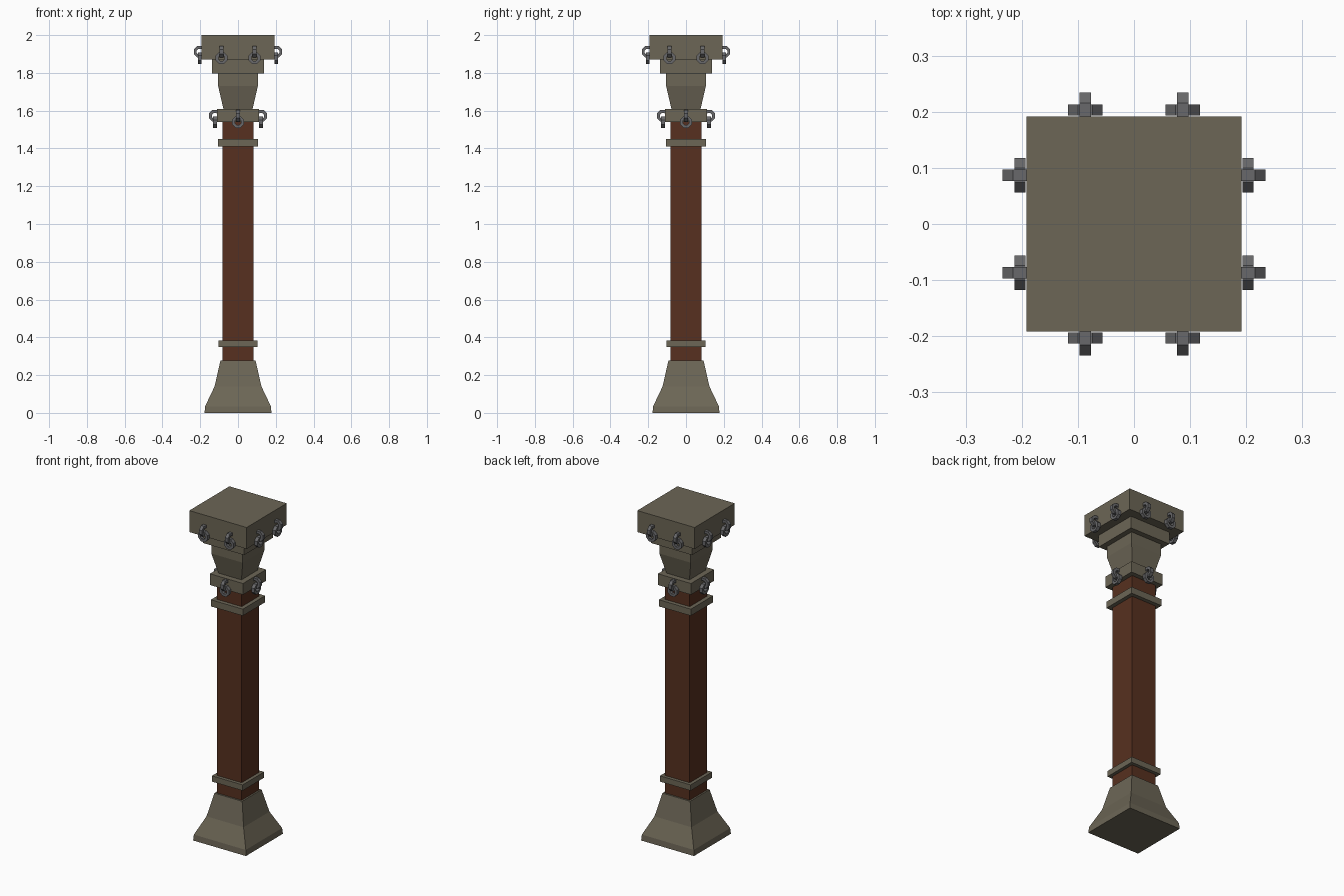
import bpy, bmesh
from math import pi, cos, sin
from mathutils import Matrix

if "Cube" in bpy.data.objects:
    bpy.data.objects.remove(bpy.data.objects["Cube"])


def material(name, rgb):
    m = bpy.data.materials.new(name)
    m.diffuse_color = (*rgb, 1)
    m.use_nodes = True
    m.node_tree.nodes["Principled BSDF"].inputs["Base Color"].default_value = m.diffuse_color
    return m


STONE = material("stone", (0.15, 0.132, 0.092))
WOOD = material("red_wood", (0.095, 0.03, 0.014))
IRON = material("iron", (0.14, 0.14, 0.145))


def make_object(name, bm, mat):
    bmesh.ops.recalc_face_normals(bm, faces=bm.faces)
    me = bpy.data.meshes.new(name)
    bm.to_mesh(me)
    bm.free()
    me.materials.append(mat)
    ob = bpy.data.objects.new(name, me)
    bpy.context.collection.objects.link(ob)
    return ob


def square_stack(name, profile, mat):
    """Square tower following (half width, z) points, capped at both ends."""
    bm = bmesh.new()
    rows = [[bm.verts.new((sx * h, sy * h, z))
             for sx, sy in ((-1, -1), (1, -1), (1, 1), (-1, 1))] for h, z in profile]
    for a, b in zip(rows, rows[1:]):
        for i in range(4):
            j = (i + 1) % 4
            bm.faces.new((a[i], a[j], b[j], b[i]))
    bm.faces.new(rows[0])
    bm.faces.new(rows[-1])
    return make_object(name, bm, mat)


def iron_ring(name, matrix, outer=0.0335, inner=0.017, width=0.02, n=8):
    """Faceted ring with a square section, lying in its local XZ plane."""
    bm = bmesh.new()
    section = ((outer, -1), (outer, 1), (inner, 1), (inner, -1))
    loops = []
    for i in range(n):
        a = 2 * pi * (i + 0.5) / n
        loops.append([bm.verts.new((r * cos(a), s * width / 2, r * sin(a)))
                      for r, s in section])
    for i in range(n):
        a, b = loops[i], loops[(i + 1) % n]
        for k in range(4):
            m = (k + 1) % 4
            bm.faces.new((a[k], a[m], b[m], b[k]))
    bm.transform(matrix)
    return make_object(name, bm, IRON)


# Flared foot, shaft and its two bands
square_stack("base", [(0.177, 0), (0.174, 0.035), (0.124, 0.14), (0.093, 0.277)], STONE)
square_stack("shaft", [(0.083, 0.26), (0.083, 1.56)], WOOD)
square_stack("lower_band", [(0.103, 0.348), (0.103, 0.383)], STONE)
square_stack("upper_band", [(0.107, 1.41), (0.107, 1.45)], STONE)

# Capital: collar, flared neck, step and top slab
square_stack("collar", [(0.111, 1.54), (0.111, 1.608)], STONE)
square_stack("neck", [(0.075, 1.60), (0.105, 1.73), (0.105, 1.80)], STONE)
square_stack("capital_step", [(0.137, 1.797), (0.137, 1.872)], STONE)
square_stack("top_slab", [(0.192, 1.87), (0.192, 2.0)], STONE)

# Linked iron rings on every side: a staple in the wall and a ring hanging from it
for side in range(4):
    turn = Matrix.Rotation(side * pi / 2, 4, 'Z')
    for label, x, wall, z in (("slab_left", -0.087, 0.192, 1.912),
                              ("slab_right", 0.087, 0.192, 1.912),
                              ("collar", 0, 0.111, 1.573)):
        y = -(wall + 0.011)
        staple = turn @ Matrix.Translation((x, y, z)) @ Matrix.Rotation(pi / 2, 4, 'Z')
        hanging = turn @ Matrix.Translation((x, y, z - 0.034))
        iron_ring(f"{label}_staple_{side}", staple)
        iron_ring(f"{label}_hanging_ring_{side}", hanging)
